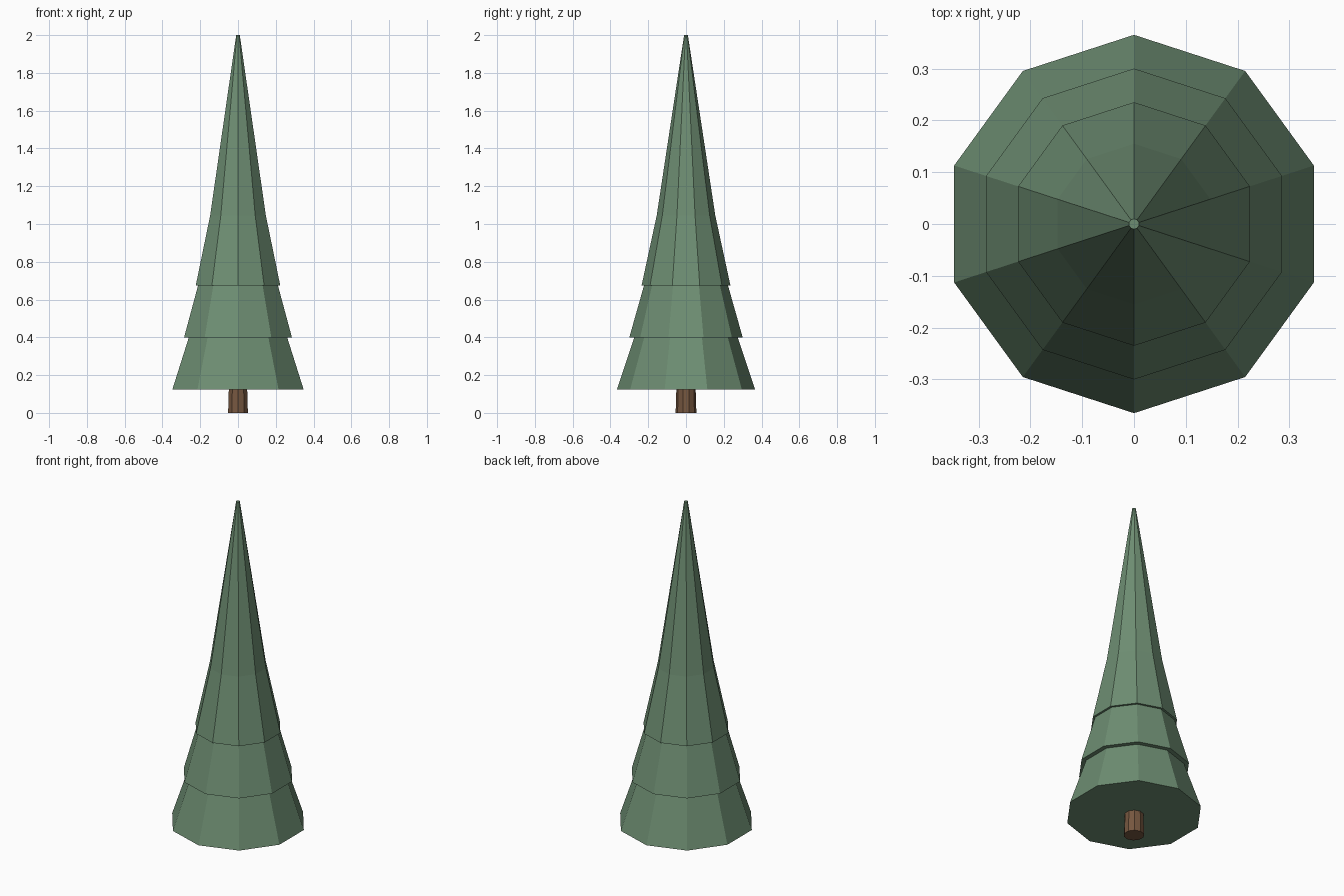
import bpy, bmesh, math

if "Cube" in bpy.data.objects:
    bpy.data.objects.remove(bpy.data.objects["Cube"])

SIDES = 10


def material(name, rgb):
    mat = bpy.data.materials.new(name)
    mat.diffuse_color = (*rgb, 1.0)
    mat.use_nodes = True
    mat.node_tree.nodes["Principled BSDF"].inputs["Base Color"].default_value = mat.diffuse_color
    return mat


def ringed_solid(name, rings, mat):
    """Closed flat-shaded solid through (radius, height) rings, a corner on +y."""
    bm = bmesh.new()
    loops = []
    for radius, z in rings:
        loops.append([])
        for i in range(SIDES):
            a = math.pi / 2 + math.tau * i / SIDES
            loops[-1].append(bm.verts.new((radius * math.cos(a), radius * math.sin(a), z)))
    for low, high in zip(loops, loops[1:]):
        for i in range(SIDES):
            j = (i + 1) % SIDES
            bm.faces.new((low[i], low[j], high[j], high[i]))
    bm.faces.new(loops[0][::-1])
    bm.faces.new(loops[-1])
    mesh = bpy.data.meshes.new(name)
    bm.to_mesh(mesh)
    bm.free()
    mesh.materials.append(mat)
    obj = bpy.data.objects.new(name, mesh)
    bpy.context.collection.objects.link(obj)
    return obj


green = material("needle green", (0.155, 0.27, 0.17))
brown = material("bark brown", (0.18, 0.095, 0.05))

# Trunk, slightly tapered, ending inside the lowest tier
ringed_solid("trunk", [(0.055, 0.0), (0.05, 0.16)], brown)

# Three overlapping tiers of foliage, the last running up to the tip
ringed_solid("lower_foliage", [(0.365, 0.125), (0.257, 0.45)], green)
ringed_solid("middle_foliage", [(0.30, 0.40), (0.208, 0.725)], green)
ringed_solid("upper_foliage", [(0.235, 0.675), (0.155, 1.045), (0.01, 2.0)], green)
